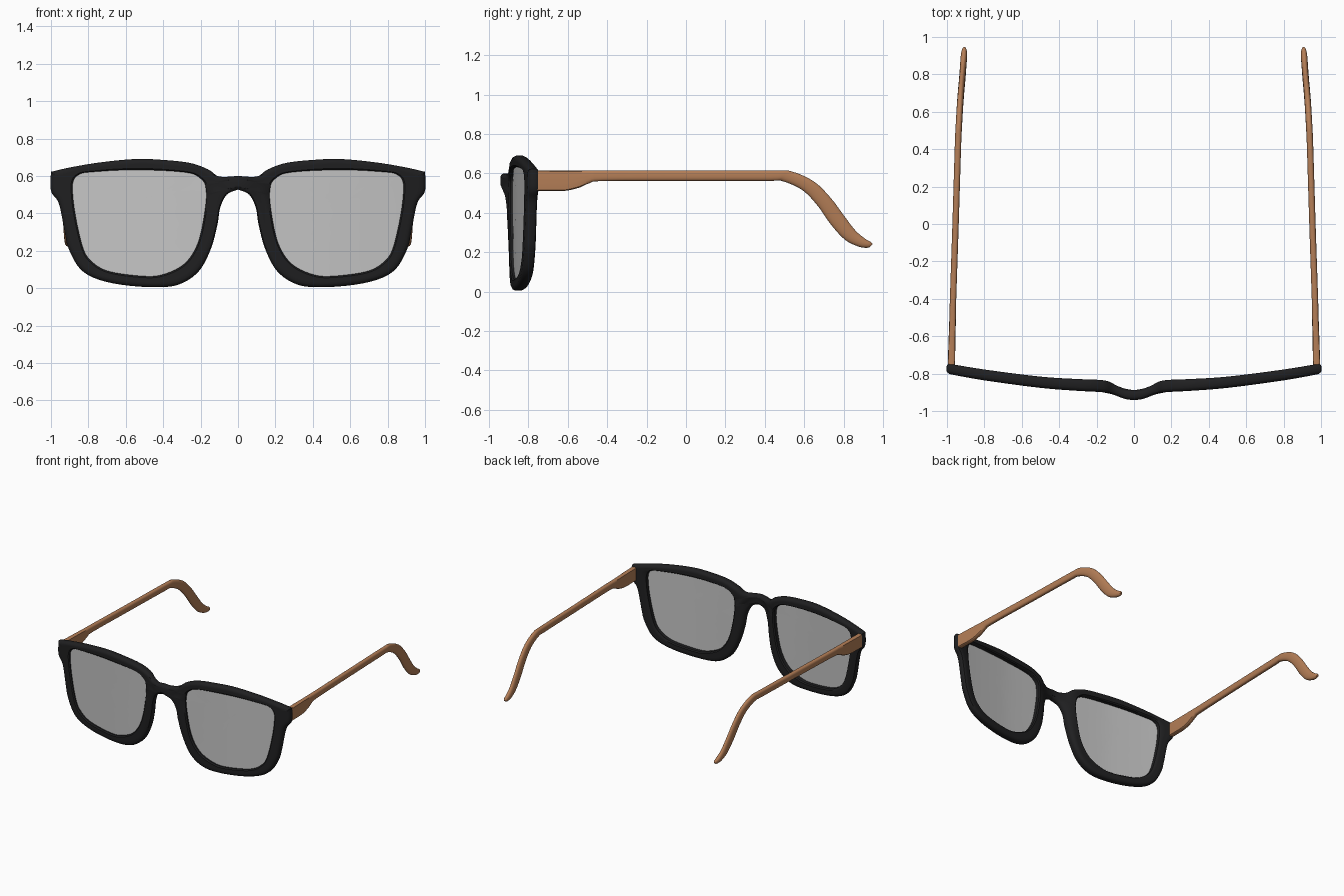
import bpy, bmesh, math
from mathutils import Vector

if "Cube" in bpy.data.objects:
    bpy.data.objects.remove(bpy.data.objects["Cube"])


def material(name, rgb):
    m = bpy.data.materials.new(name)
    m.diffuse_color = (*rgb, 1)
    m.use_nodes = True
    m.node_tree.nodes["Principled BSDF"].inputs["Base Color"].default_value = m.diffuse_color
    return m


BLACK = material("black_acetate", (0.014, 0.014, 0.015))
GREY = material("lens_grey", (0.56, 0.56, 0.56))
BROWN = material("wood_brown", (0.46, 0.21, 0.095))


def spline(pts, steps, closed=False):
    """Catmull-Rom curve through tuples of any length."""
    P = [Vector(p) for p in pts]
    n = len(P)
    get = (lambda i: P[i % n]) if closed else (lambda i: P[max(0, min(n - 1, i))])
    out = []
    for i in range(n if closed else n - 1):
        a, b, c, d = get(i - 1), get(i), get(i + 1), get(i + 2)
        if (c - b).length < 1e-6:
            continue
        for s in range(steps):
            t = s / steps
            out.append(0.5 * (2 * b + (c - a) * t + (2 * a - 5 * b + 4 * c - d) * t * t
                              + (3 * b - a - 3 * c + d) * t ** 3))
    if not closed:
        out.append(P[-1])
    return out


def lookup(table, x):
    if x <= table[0][0]:
        return table[0][1]
    for (x0, y0), (x1, y1) in zip(table, table[1:]):
        if x <= x1:
            return y0 + (y1 - y0) * (x - x0) / max(x1 - x0, 1e-9)
    return table[-1][1]


def finish(name, bm, mat):
    """Make the object, mirrored across x = 0, with smooth shading."""
    bmesh.ops.recalc_face_normals(bm, faces=bm.faces)
    me = bpy.data.meshes.new(name)
    bm.to_mesh(me)
    bm.free()
    me.materials.append(mat)
    ob = bpy.data.objects.new(name, me)
    bpy.context.collection.objects.link(ob)
    bpy.ops.object.select_all(action='DESELECT')
    ob.select_set(True)
    bpy.context.view_layer.objects.active = ob
    bpy.ops.object.shade_smooth_by_angle(angle=math.radians(40))
    mod = ob.modifiers.new("mirror", 'MIRROR')
    mod.merge_threshold = 0.0005
    return ob


# Right half outline (x, z): bridge top, brow, hinge lug, bottom, nose, bridge underside
outer = [(0, .6), (.1, .597), (.16, .635), (.26, .67), (.42, .687), (.555, .69), (.74, .672),
         (.9, .645), (1, .622), (1, .622), (1, .52), (.957, .45), (.925, .29), (.905, .21),
         (.85, .11), (.77, .055), (.635, .02), (.45, .005), (.315, .02), (.21, .09),
         (.145, .21), (.11, .34), (.095, .43), (.06, .5), (0, .527)]
lens_outline = [(.85, .607), (.795, .62), (.555, .632), (.29, .62), (.205, .59), (.17, .53),
                (.18, .395), (.217, .235), (.287, .13), (.395, .075), (.5, .064), (.69, .09),
                (.785, .145), (.83, .22), (.87, .395), (.885, .53), (.876, .583)]
# Front and back depth of the curved frame against x
front = [(v[0], v[1]) for v in spline([(0, -.942), (.05, -.935), (.1, -.915), (.16, -.9),
                                       (.3, -.892), (.5, -.876), (.8, -.836), (1, -.8)], 6)]
back = [(v[0], v[1]) for v in spline([(0, -.888), (.05, -.886), (.1, -.86), (.16, -.836),
                                      (.3, -.829), (.5, -.816), (.8, -.778), (1, -.745)], 6)]


def place(p, d):
    f = lookup(front, p[0])
    return (p[0], f + d * (lookup(back, p[0]) - f), p[1])


C = Vector((.53, .45))
polar = sorted((math.atan2(*(p - C).yx), (p - C).length) for p in spline(lens_outline, 8, True))
polar = [(polar[-1][0] - math.tau, polar[-1][1])] + polar + [(polar[0][0] + math.tau, polar[0][1])]


def lens_point(p):
    a = math.atan2(*(p - C).yx)
    return C + Vector((math.cos(a), math.sin(a))) * lookup(polar, a)


# Frame front: a rounded section swept round the rim, open at the bridge centre
rim = spline(outer, 6)
bm = bmesh.new()
cols = []
for i, p in enumerate(rim):
    t = (rim[min(i + 1, len(rim) - 1)] - rim[max(i - 1, 0)]).normalized()
    inward = Vector((t.y, -t.x))
    if i in (0, len(rim) - 1):
        inward = Vector((0, -1 if i == 0 else 1))
    q = lens_point(p)
    b1, b2 = p + inward * .006, p + inward * .018
    e = q + (p - q).normalized() * .008
    m1, m2 = b2.lerp(e, .33), b2.lerp(e, .67)
    section = [(p, .3), (b1, .1), (b2, 0), (m1, 0), (m2, 0), (e, 0), (q, .12), (q, .88),
               (e, 1), (m2, 1), (m1, 1), (b2, 1), (b1, .9), (p, .7)]
    cols.append([bm.verts.new(place(v, d)) for v, d in section])
n = len(cols[0])
for i in range(len(cols)):
    a, b = cols[i], cols[(i + 1) % len(cols)]
    for j in range(n):
        if i == len(cols) - 1 and (j < 2 or j >= 11):
            continue  # the bridge centre plane stays open for the mirror
        k = (j + 1) % n
        bm.faces.new((a[j], a[k], b[k], b[j]))
finish("frame_front", bm, BLACK)

# Lenses: thin curved sheets seated in the rims
bm = bmesh.new()
edge = spline(lens_outline, 8, True)
for side in (.3, .42):
    rings = [[bm.verts.new(place(C + (p - C) * s, side)) for p in edge]
             for s in (1.015, .8, .6, .4, .2)]
    hub = bm.verts.new(place(C, side))
    for j in range(len(edge)):
        k = (j + 1) % len(edge)
        for a, b in zip(rings, rings[1:]):
            bm.faces.new((a[j], a[k], b[k], b[j]))
        bm.faces.new((rings[-1][j], rings[-1][k], hub))
    if side == .3:
        first = rings[0]
for j in range(len(edge)):
    k = (j + 1) % len(edge)
    bm.faces.new((first[j], first[k], rings[0][k], rings[0][j]))
finish("lens", bm, GREY)

# Temples: stations of (top y, top z, bottom y, bottom z, centre x, half width, squareness)
stations = [(-.775, .615, -.775, .511, .977, .019, 8), (-.7, .615, -.7, .511, .975, .019, 8),
            (-.615, .615, -.615, .511, .973, .018, 7), (-.55, .615, -.54, .528, .971, .018, 5),
            (-.49, .615, -.49, .55, .969, .017, 4), (-.42, .615, -.42, .561, .968, .017, 3.5),
            (0, .615, 0, .562, .954, .017, 3), (.43, .615, .42, .562, .941, .017, 3),
            (.535, .61, .49, .56, .937, .017, 2.6), (.65, .558, .59, .515, .931, .017, 2.4),
            (.735, .475, .668, .435, .925, .017, 2.3), (.8, .388, .735, .34, .919, .017, 2.2),
            (.86, .31, .805, .264, .914, .017, 2.2), (.91, .268, .87, .23, .91, .017, 2.2),
            (.938, .252, .91, .222, .908, .014, 2), (.947, .24, .93, .224, .907, .008, 2)]
bm = bmesh.new()
loops = []
SIDES = 20
for ty, tz, by, bz, x, w, e in spline(stations, 4):
    mid, half = Vector((x, (ty + by) / 2, (tz + bz) / 2)), Vector((0, (ty - by) / 2, (tz - bz) / 2))
    ring = []
    for k in range(SIDES):
        a = math.tau * (k + .5) / SIDES
        c, s = math.cos(a), math.sin(a)
        r = (abs(c) ** e + abs(s) ** e) ** (-1 / e)
        ring.append(bm.verts.new(mid + Vector((w * c * r, 0, 0)) + half * s * r))
    loops.append(ring)
for a, b in zip(loops, loops[1:]):
    for k in range(SIDES):
        m = (k + 1) % SIDES
        bm.faces.new((a[k], a[m], b[m], b[k]))
bm.faces.new(loops[0])
bm.faces.new(loops[-1])
finish("temple_arm", bm, BROWN)
